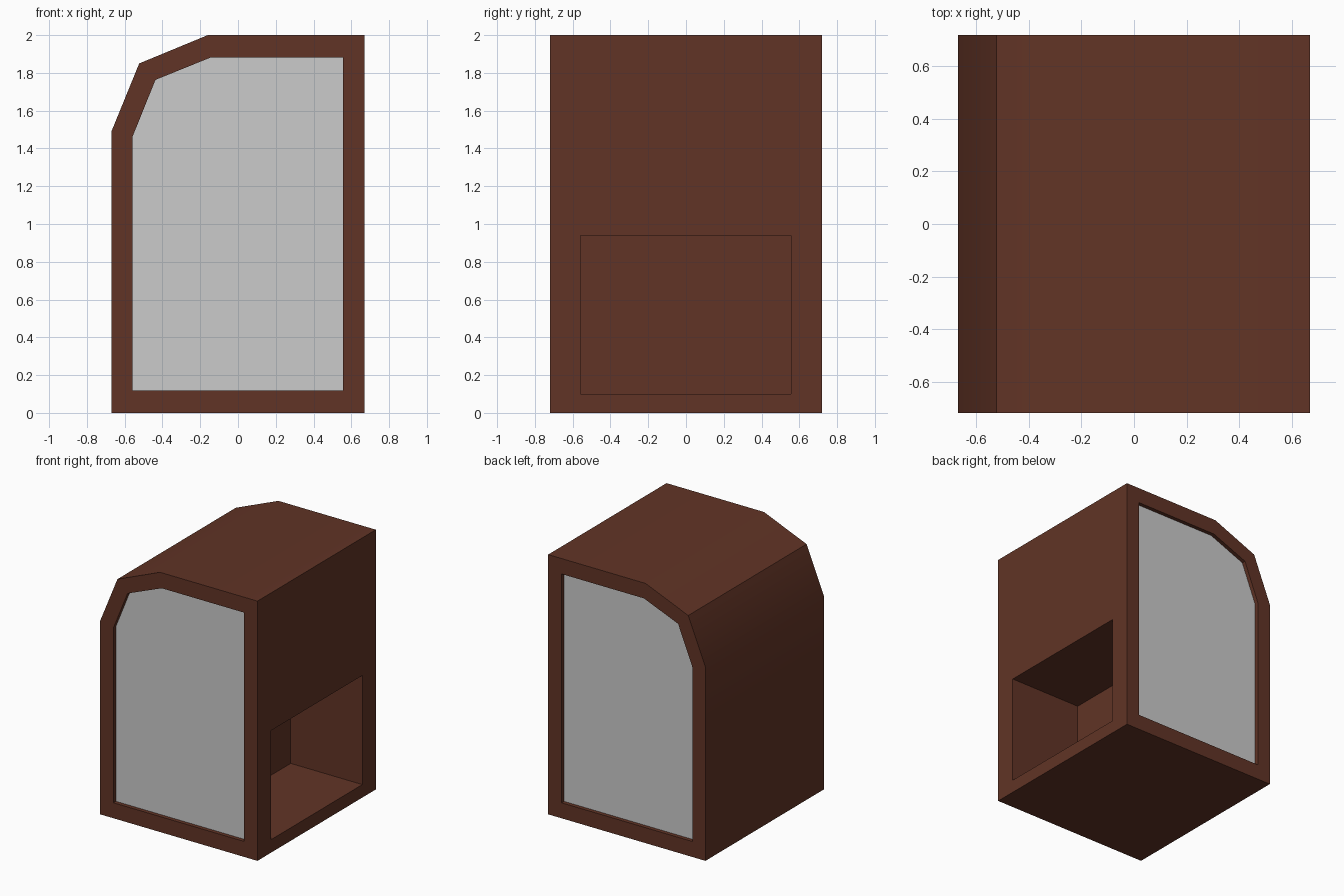
import bpy, bmesh
from mathutils import Vector

if "Cube" in bpy.data.objects:
    bpy.data.objects.remove(bpy.data.objects["Cube"])

DEPTH = 0.72      # half depth of the cabinet
RECESS = 0.03     # how far the end panels sit back

OUTER = [(-0.67, 0), (0.67, 0), (0.67, 2), (-0.16, 2), (-0.523, 1.85), (-0.67, 1.49)]
INNER = [(-0.558, 0.119), (0.556, 0.119), (0.556, 1.881),
         (-0.146, 1.881), (-0.437, 1.763), (-0.558, 1.463)]


def finish(bm, name, mat=None):
    bmesh.ops.recalc_face_normals(bm, faces=bm.faces)
    mesh = bpy.data.meshes.new(name)
    bm.to_mesh(mesh)
    bm.free()
    obj = bpy.data.objects.new(name, mesh)
    bpy.context.collection.objects.link(obj)
    if mat:
        mesh.materials.append(mat)
    return obj


def skirt(bm, a, b):
    """Join two matching vertex loops with quads."""
    n = len(a)
    for i in range(n):
        j = (i + 1) % n
        bm.faces.new((a[i], a[j], b[j], b[i]))


def recess(bm, rim, points, offset, floor=True):
    """Frame from rim to points, then walls sunk by offset."""
    lip = [bm.verts.new(p) for p in points]
    deep = [bm.verts.new(Vector(p) + Vector(offset)) for p in points]
    skirt(bm, rim, lip)
    skirt(bm, lip, deep)
    if floor:
        bm.faces.new(deep)


wood = bpy.data.materials.new("dark_wood")
wood.diffuse_color = (0.12, 0.034, 0.019, 1)
wood.use_nodes = True
wood.node_tree.nodes["Principled BSDF"].inputs["Base Color"].default_value = wood.diffuse_color

# Cabinet shell: extruded profile with a chamfered upper corner
bm = bmesh.new()
front = [bm.verts.new((x, -DEPTH, z)) for x, z in OUTER]
back = [bm.verts.new((x, DEPTH, z)) for x, z in OUTER]
for i in range(len(OUTER)):
    j = (i + 1) % len(OUTER)
    if i != 1:                       # the right wall gets the compartment
        bm.faces.new((front[i], front[j], back[j], back[i]))

# Framed recesses at both ends
for s, rim in ((-1, front), (1, back)):
    recess(bm, rim, [(x, s * DEPTH, z) for x, z in INNER], (0, -s * RECESS, 0), floor=False)

# Open compartment in the right side
recess(bm, [front[1], back[1], back[2], front[2]],
       [(0.67, -0.558, 0.1), (0.67, 0.556, 0.1), (0.67, 0.556, 0.94), (0.67, -0.558, 0.94)],
       (-0.61, 0, 0))
cabinet = finish(bm, "cabinet", wood)
bpy.context.view_layer.objects.active = cabinet
cabinet.select_set(True)
bpy.ops.object.shade_smooth_by_angle(angle=0.5236)

# Grey end panels: thin slabs filling the recesses
for s, name in ((-1, "front_panel"), (1, "back_panel")):
    bm = bmesh.new()
    face, rear = ([bm.verts.new((x, s * (DEPTH - RECESS - t), z)) for x, z in INNER]
                  for t in (0, 0.01))
    bm.faces.new(face)
    bm.faces.new(rear)
    skirt(bm, face, rear)
    finish(bm, name)
